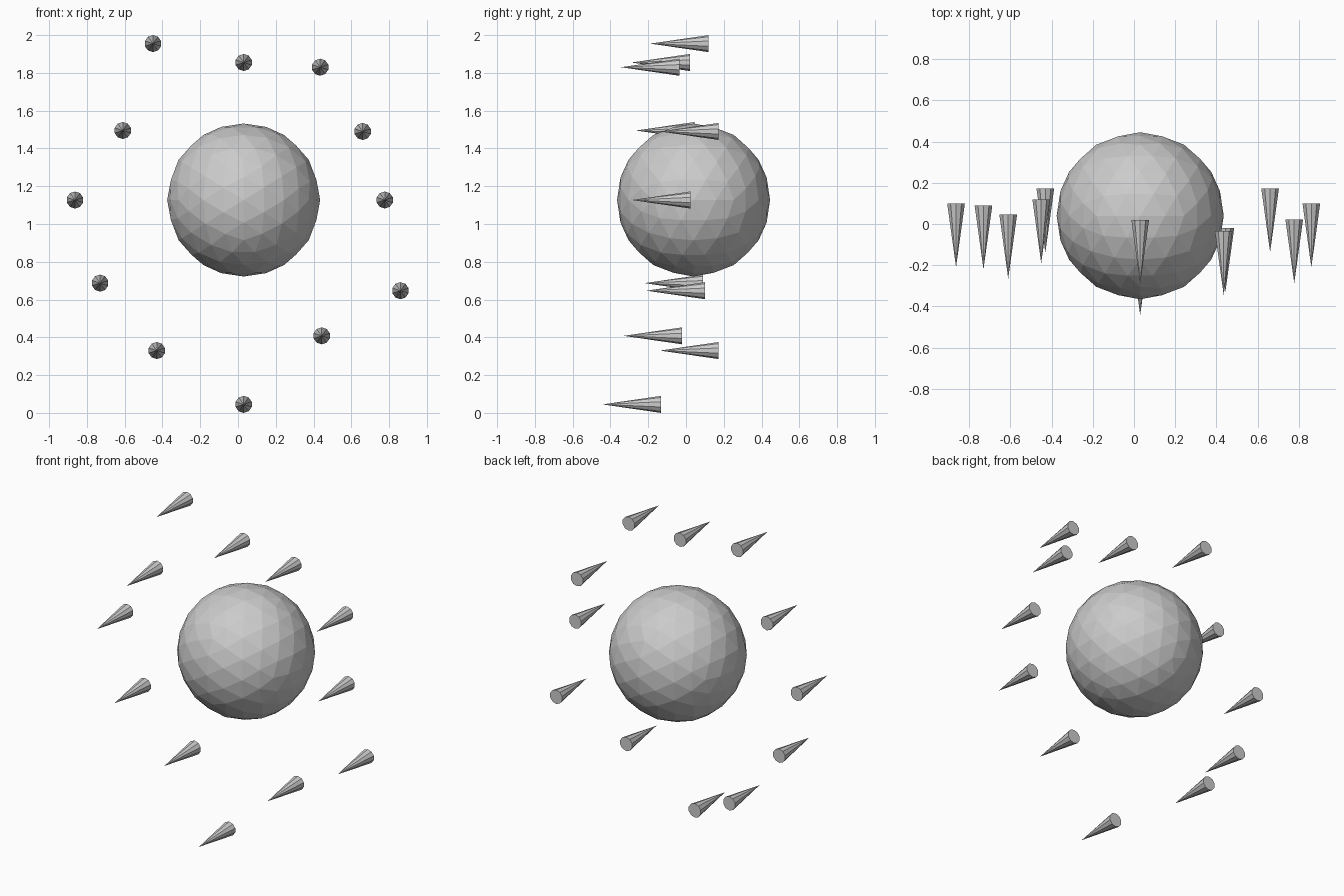
import bpy
from math import radians

# Faceted central ball, turned so edges line up with the main axes
bpy.ops.mesh.primitive_ico_sphere_add(
    subdivisions=3, radius=0.405, location=(0.03, 0.04, 1.127),
    rotation=(0, radians(-31.717), 0))
bpy.context.object.name = "ball"

LENGTH, RADIUS = 0.31, 0.045

# Ring of spikes pointing forward: x, base y, z
spikes = [
    (-0.45, 0.12, 1.955), (0.03, 0.02, 1.855), (0.435, -0.035, 1.83),
    (-0.61, 0.045, 1.495), (0.66, 0.173, 1.49), (-0.863, 0.10, 1.127),
    (0.777, 0.023, 1.127), (-0.73, 0.09, 0.687), (0.86, 0.10, 0.647),
    (-0.43, 0.172, 0.33), (0.443, -0.02, 0.408), (0.03, -0.132, 0.045),
]
for i, (x, y, z) in enumerate(spikes, 1):
    bpy.ops.mesh.primitive_cone_add(
        vertices=10, radius1=RADIUS, radius2=0, depth=LENGTH,
        location=(x, y - LENGTH / 2, z), rotation=(radians(90), 0, 0))
    bpy.context.object.name = f"spike_{i}"
